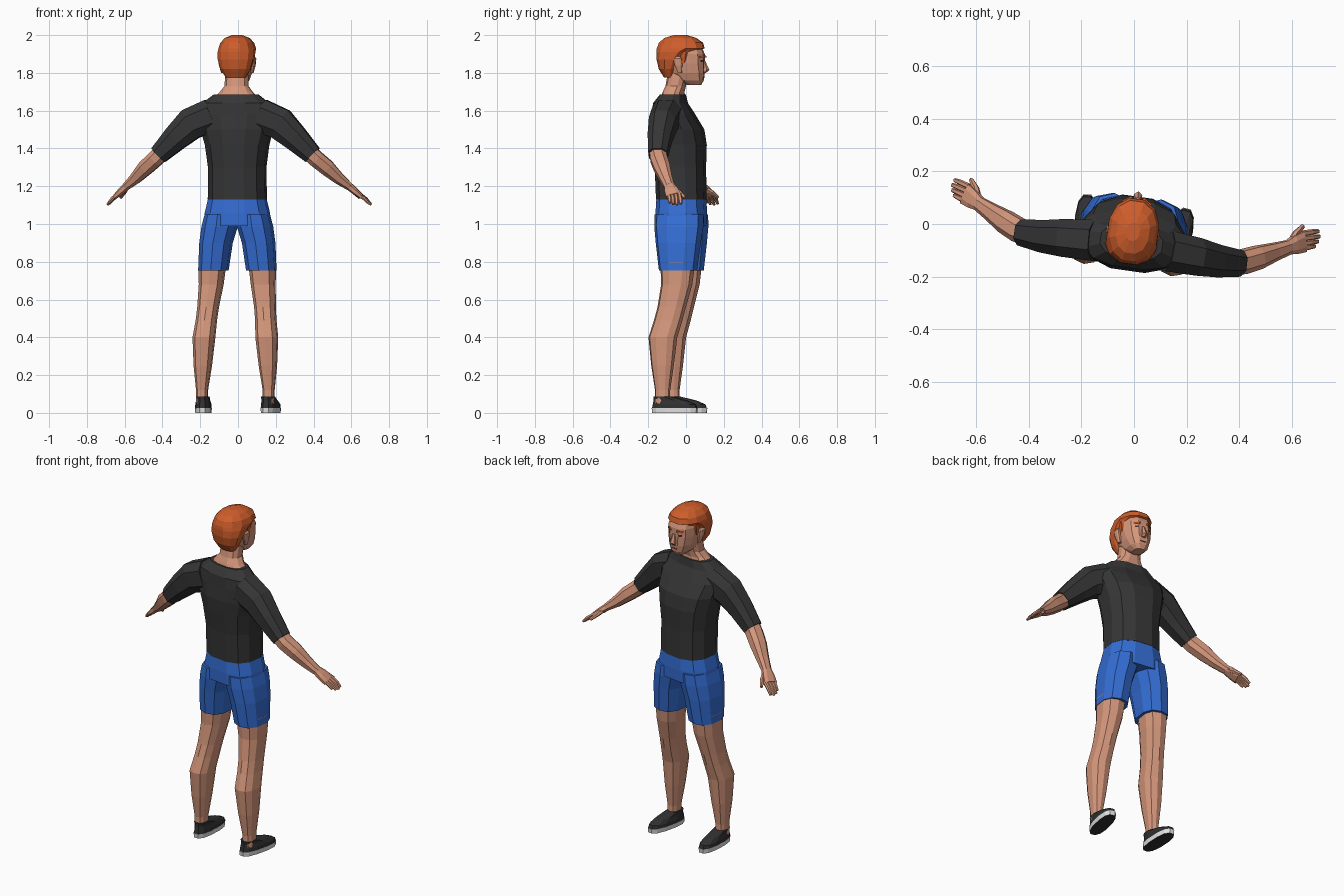
import bpy, bmesh, math
from mathutils import Vector, Matrix

TURN = Matrix.Rotation(math.radians(-8), 4, 'Z')   # whole figure stands slightly turned


def material(name, rgb):
    m = bpy.data.materials.new(name)
    m.diffuse_color = (*rgb, 1)
    return m


SKIN = material("skin", (0.67, 0.31, 0.20))
SHIRT = material("charcoal_cloth", (0.036, 0.036, 0.036))
BLUE = material("blue_cloth", (0.035, 0.155, 0.66))
HAIR = material("orange_hair", (0.62, 0.11, 0.024))
SHOE = material("shoe_black", (0.03, 0.03, 0.032))
WHITE = material("white_rubber", (0.78, 0.78, 0.78))
DARK = material("dark_brown", (0.06, 0.025, 0.02))


def finish(name, bm, mats, rule=None):
    bmesh.ops.recalc_face_normals(bm, faces=bm.faces)
    if rule:
        for f in bm.faces:
            f.material_index = rule(f)
    bm.transform(TURN)
    me = bpy.data.meshes.new(name)
    bm.to_mesh(me)
    bm.free()
    for m in mats:
        me.materials.append(m)
    ob = bpy.data.objects.new(name, me)
    bpy.context.collection.objects.link(ob)
    return ob


def loft(name, rings, mats, n=12, flat=True, power=0.8, side=1, rule=None, xform=None):
    """Skin a row of rings (x, y, z, radius, y_radius); flat keeps rings level."""
    bm = bmesh.new()
    pts = [Vector(r[:3]) for r in rings]
    grow = 1 / math.cos(math.pi / n) ** power
    loops = []
    for i, r in enumerate(rings):
        t = Vector((0, 0, 1))
        if not flat:
            t = (pts[min(i + 1, len(pts) - 1)] - pts[max(i - 1, 0)]).normalized()
        v = Vector((0, 1, 0))
        v = (v - t * v.dot(t)).normalized()
        u = v.cross(t)
        loop = []
        for k in range(n):
            a = 2 * math.pi * (k + 0.5) / n
            c, s = math.cos(a), math.sin(a)
            c = math.copysign(abs(c) ** power, c) * grow
            s = math.copysign(abs(s) ** power, s) * grow
            p = pts[i] + u * c * r[3] + v * s * r[4]
            loop.append(bm.verts.new((p.x * side, p.y, p.z)))
        loops.append(loop)
    for a, b in zip(loops, loops[1:]):
        for k in range(n):
            j = (k + 1) % n
            bm.faces.new((a[k], a[j], b[j], b[k]))
    bm.faces.new(loops[0])
    bm.faces.new(loops[-1])
    if xform:
        bm.transform(xform)
    return finish(name, bm, mats, rule)


def plate(name, loc, size, mat, rot=(0, 0, 0)):
    bm = bmesh.new()
    bmesh.ops.create_cube(bm, size=1)
    r = Matrix.Rotation(rot[2], 4, 'Z') @ Matrix.Rotation(rot[1], 4, 'Y') @ Matrix.Rotation(rot[0], 4, 'X')
    bm.transform(Matrix.Translation(loc) @ r @ Matrix.Diagonal((*size, 1)))
    return finish(name, bm, [mat])


# Shirt body and shorts hips
loft("shirt_body", [
    (0, -.025, 1.13, .152, .128), (0, -.03, 1.30, .150, .130), (0, -.035, 1.42, .166, .138),
    (0, -.045, 1.50, .188, .134), (0, -.066, 1.58, .205, .106), (0, -.083, 1.64, .175, .085),
    (0, -.07, 1.685, .118, .064)], [SHIRT])
loft("shorts_hips", [
    (0, -.025, 1.135, .150, .126), (0, -.025, 1.06, .168, .130), (0, -.025, .99, .176, .128)], [BLUE])

# Neck and head
loft("neck", [(0, -.07, 1.67, .112, .060), (0, -.066, 1.70, .085, .054),
              (0, -.055, 1.73, .062, .052), (0, -.04, 1.80, .060, .054)], [SKIN])
loft("head", [(0, .045, 1.735, .030, .034), (0, .024, 1.76, .054, .068), (0, .002, 1.80, .070, .095),
              (0, -.018, 1.85, .079, .115), (0, -.022, 1.90, .081, .118),
              (0, -.025, 1.95, .070, .100)], [SKIN], power=.75)
loft("hair", [(0, -.085, 1.775, .052, .030), (0, -.088, 1.82, .080, .054), (0, -.078, 1.87, .094, .075),
              (0, -.054, 1.91, .097, .100), (0, -.028, 1.93, .095, .124), (0, -.027, 1.96, .085, .114),
              (0, -.030, 1.985, .062, .082), (0, -.030, 2.0, .026, .034)], [HAIR], power=.88)
loft("nose", [(0, .094, 1.865, .008, .007), (0, .097, 1.815, .016, .025),
              (0, .093, 1.80, .012, .012)], [SKIN], n=6)
plate("mouth", (0, .091, 1.777), (.040, .008, .006), DARK)

# Everything that comes in pairs
for s, tag in ((1, "right"), (-1, "left")):
    # Face details
    plate("eye_" + tag, (s * .037, .088, 1.862), (.022, .008, .010), DARK, (0, 0, -s * .6))
    plate("eyebrow_" + tag, (s * .038, .090, 1.885), (.040, .009, .010), HAIR, (0, s * .1, -s * .6))
    loft("ear_" + tag, [(.078, -.022, 1.80, .008, .010), (.086, -.028, 1.84, .011, .020),
                        (.090, -.032, 1.875, .011, .022), (.086, -.032, 1.888, .007, .012)],
         [SKIN], n=8, side=s)
    loft("sideburn_" + tag, [(.074, -.004, 1.85, .006, .010), (.080, -.004, 1.93, .010, .030)],
         [HAIR], n=6, side=s)

    # Sleeve and forearm
    loft("sleeve_" + tag, [
        (.13, -.083, 1.575, .088, .078), (.24, -.09, 1.53, .084, .072),
        (.32, -.095, 1.455, .068, .062), (.412, -.092, 1.365, .050, .050)],
        [SHIRT], n=8, flat=False, side=s)
    loft("forearm_" + tag, [
        (.39, -.095, 1.383, .042, .044), (.43, -.085, 1.345, .043, .045), (.485, -.06, 1.298, .041, .043),
        (.545, -.03, 1.24, .030, .033), (.597, -.005, 1.198, .020, .027)],
        [SKIN], n=8, flat=False, side=s)

    # Hand: palm, four fingers and a thumb
    loft("palm_" + tag, [(.59, -.008, 1.204, .020, .026), (.62, .008, 1.178, .018, .036),
                         (.652, .024, 1.150, .013, .040)], [SKIN], n=8, flat=False, side=s)
    for i in range(4):
        y = -.004 + i * .0195
        reach = (.85, 1, 1.05, .95)[i]
        loft(f"finger_{i + 1}_{tag}", [
            (.642, y, 1.158, .010, .010), (.642 + .035 * reach, y + .010, 1.158 - .026 * reach, .009, .0095),
            (.642 + .060 * reach, y + .016, 1.158 - .054 * reach, .006, .007)],
            [SKIN], n=6, flat=False, side=s)
    loft("thumb_" + tag, [(.600, .012, 1.190, .012, .014), (.615, .050, 1.168, .011, .012),
                          (.638, .082, 1.140, .007, .008)], [SKIN], n=6, flat=False, side=s)

    # Shorts leg and bare leg
    loft("shorts_leg_" + tag, [
        (.088, -.025, 1.05, .080, .126), (.095, -.025, .985, .090, .126),
        (.114, -.025, .90, .083, .116), (.128, -.025, .755, .076, .098)], [BLUE], n=10, side=s)
    loft("leg_" + tag, [
        (.132, -.025, .80, .070, .090), (.139, -.030, .68, .062, .080), (.152, -.055, .56, .054, .073),
        (.159, -.073, .49, .053, .073), (.168, -.100, .40, .057, .074), (.174, -.101, .25, .046, .058),
        (.178, -.100, .12, .030, .039), (.178, -.100, .05, .030, .039)], [SKIN], n=10, side=s)

    # Shoe, toes turned slightly outward
    place = Matrix.Translation((s * .180, -.035, 0)) @ Matrix.Rotation(-s * .09, 4, 'Z')
    loft("sole_" + tag, [(0, 0, 0, .041, .119), (0, 0, .026, .043, .122)], [WHITE, SHOE],
         xform=place, rule=lambda f: 1 if f.normal.z < -.5 else 0)
    loft("shoe_upper_" + tag, [
        (0, 0, .024, .042, .120), (0, -.002, .045, .041, .114), (0, -.024, .066, .036, .088),
        (0, -.066, .086, .035, .046)], [SHOE], xform=place)
    for i in range(3):
        p = place @ Vector((0, .002 + i * .021, .0825 - i * .0105))
        plate(f"lace_{i + 1}_{tag}", (p.x, p.y, p.z - .008), (.032, .006, .008), WHITE, (-.42, 0, -s * .09))
